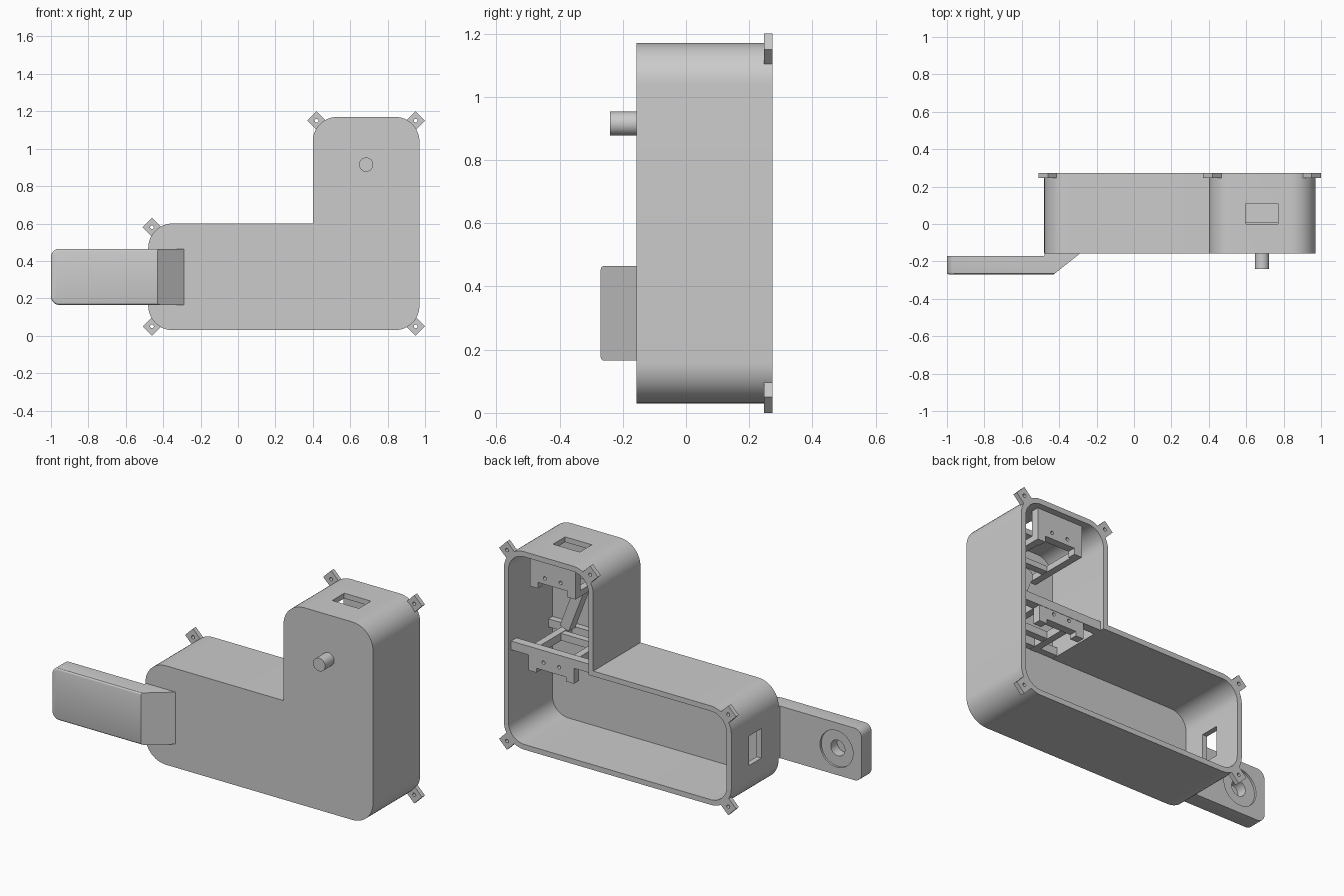
import bpy, bmesh, math
from mathutils import Vector

cube = bpy.data.objects.get("Cube")
if cube:
    bpy.data.objects.remove(cube, do_unlink=True)

grey = bpy.data.materials.new("plain_grey")
grey.use_nodes = True
colour = (0.6, 0.6, 0.6, 1)
grey.diffuse_color = colour
grey.node_tree.nodes["Principled BSDF"].inputs["Base Color"].default_value = colour


def finish(name, bm):
    bmesh.ops.recalc_face_normals(bm, faces=bm.faces)
    mesh = bpy.data.meshes.new(name)
    bm.to_mesh(mesh)
    bm.free()
    obj = bpy.data.objects.new(name, mesh)
    mesh.materials.append(grey)
    bpy.context.collection.objects.link(obj)
    return obj


def prism(name, points, low, high, axis="y"):
    """Extrude an outline: (x, z) along y, or (x, y) along z."""
    bm = bmesh.new()
    place = (lambda p, d: (p[0], d, p[1])) if axis == "y" else (lambda p, d: (p[0], p[1], d))
    face = bm.faces.new([bm.verts.new(place(p, low)) for p in points])
    new = bmesh.ops.extrude_face_region(bm, geom=[face])["geom"]
    shift = Vector(place((0, 0), high - low))
    bmesh.ops.translate(bm, vec=shift, verts=[v for v in new if isinstance(v, bmesh.types.BMVert)])
    return finish(name, bm)


def rounded(corners, steps=12):
    """Round each (x, z, radius) right-angled corner with an arc."""
    out = []
    for i, (x, z, r) in enumerate(corners):
        p = Vector((x, z))
        if r == 0:
            out.append(p)
            continue
        a = (Vector(corners[i - 1][:2]) - p).normalized() * r
        b = (Vector(corners[(i + 1) % len(corners)][:2]) - p).normalized() * r
        for k in range(steps + 1):
            t = math.pi / 2 * k / steps
            out.append(p + a * (1 - math.sin(t)) + b * (1 - math.cos(t)))
    return out


def disc(x, z, r, n=32):
    return [(x + r * math.cos(math.tau * k / n), z + r * math.sin(math.tau * k / n)) for k in range(n)]


def box(name, x0, x1, y0, y1, z0, z1):
    return prism(name, [(x0, z0), (x1, z0), (x1, z1), (x0, z1)], y0, y1)


def modify(obj, kind, **settings):
    mod = obj.modifiers.new(kind.lower(), kind)
    for key, value in settings.items():
        setattr(mod, key, value)
    bpy.context.view_layer.objects.active = obj
    bpy.ops.object.modifier_apply(modifier=mod.name)


def cut(obj, *cutters):
    for c in cutters:
        modify(obj, "BOOLEAN", operation="DIFFERENCE", solver="EXACT", object=c)
        bpy.data.objects.remove(c, do_unlink=True)
    return obj


FRONT, BACK, WALL = -0.157, 0.273, 0.03


def housing_outline(w):
    r = 0.13 - w
    return rounded([(-0.48 + w, 0.03 + w, r), (0.97 - w, 0.03 + w, r), (0.97 - w, 1.17 - w, r),
                    (0.4 + w, 1.17 - w, r), (0.4 + w, 0.6 - w, 0), (-0.48 + w, 0.6 - w, r)])


# Hollow housing, open at the back, with two windows
housing = prism("housing", housing_outline(0), FRONT, BACK)
cut(housing,
    prism("cavity_cutter", housing_outline(WALL), FRONT + WALL, BACK + 0.1),
    box("top_window_cutter", 0.6, 0.77, 0, 0.11, 1.1, 1.25),
    box("end_window_cutter", -0.55, -0.4, 0, 0.11, 0.23, 0.4))
parts = [housing]

# Corner screw tabs
for i, (x, z) in enumerate([(0.42, 1.15), (0.95, 1.15), (-0.46, 0.58), (-0.46, 0.05), (0.95, 0.05)]):
    tab = prism(f"screw_tab_{i + 1}", disc(x, z, 0.05, 4), 0.247, BACK)
    parts.append(cut(tab, prism("hole_cutter", disc(x, z, 0.01, 16), 0.2, 0.3)))

# Side arm with a bent root and a stepped socket in its rear face
arm = prism("side_arm", [(-1, -0.27), (-0.43, -0.27), (-0.285, FRONT + 0.002), (-0.475, FRONT + 0.002),
                         (-0.48, -0.17), (-1, -0.17)], 0.165, 0.465, "z")
bm = bmesh.new()
bm.from_mesh(arm.data)
tip = [e for e in bm.edges if all(v.co.x < -0.99 for v in e.verts)
       and abs(e.verts[0].co.y - e.verts[1].co.y) > 0.05]
bmesh.ops.bevel(bm, geom=tip, offset=0.045, segments=8, profile=0.5, affect="EDGES")
rim = [e for e in bm.edges if all(v.co.y < -0.26 for v in e.verts)
       and not all(abs(v.co.x + 0.43) < 0.001 for v in e.verts)]
bmesh.ops.bevel(bm, geom=rim, offset=0.012, segments=3, profile=0.5, affect="EDGES")
bm.to_mesh(arm.data)
bm.free()
cut(arm, prism("recess_cutter", disc(-0.84, 0.315, 0.105, 48), -0.182, -0.1),
    prism("socket_cutter", disc(-0.84, 0.315, 0.045), -0.24, -0.1))
parts.append(arm)

# Front pin and the lever it turns
parts.append(prism("front_pin", disc(0.685, 0.915, 0.038), -0.24, -0.02))
top, foot = Vector((0.675, 0.93)), Vector((0.79, 0.63))
side = (foot - top).orthogonal().normalized() * 0.03
parts.append(prism("lever", [top + side, top - side, foot - side, foot + side], -0.08, -0.02))


def drilled_plate(name, z0, z1, hole_z, y0, y1):
    plate = box(name, 0.54, 0.83, y0, y1, z0, z1)
    return cut(plate, *[prism("hole_cutter", disc(x, hole_z, 0.01, 16), y0 - 0.1, y1 + 0.1)
                        for x in (0.635, 0.735)])


# Upper bracket: notched hanging plate with rails running forward
hanger = drilled_plate("upper_plate", 0.96, 1.145, 1.03, 0.19, 0.235)
parts.append(cut(hanger, box("notch_cutter", 0.59, 0.78, 0.1, 0.3, 0.9, 0.995)))
# Lower bracket: cross bar, notched plate and rails
parts.append(box("lower_cross_bar", 0.425, 0.945, 0.2, 0.25, 0.57, 0.62))
lower = drilled_plate("lower_plate", 0.48, 0.6, 0.55, 0.202, 0.248)
parts.append(cut(lower, box("notch_cutter", 0.59, 0.78, 0.1, 0.3, 0.4, 0.505)))
for label, z0, z1 in (("upper", 0.96, 0.995), ("lower", 0.57, 0.615)):
    for hand, x in (("right", 0.54), ("left", 0.79)):
        parts.append(box(f"{label}_{hand}_rail", x, x + 0.04, FRONT + 0.02, 0.21, z0, z1))
    parts.append(box(f"{label}_cross_rail", 0.54, 0.83, -0.03, 0.01, z0 + 0.002, z1 - 0.002))
parts.append(box("lower_front_bar", 0.425, 0.945, -0.13, -0.09, 0.572, 0.618))

# Smooth the curves, keep the edges crisp
for obj in bpy.context.view_layer.objects:
    obj.select_set(obj in parts)
bpy.context.view_layer.objects.active = housing
bpy.ops.object.shade_smooth_by_angle(angle=math.radians(30))
